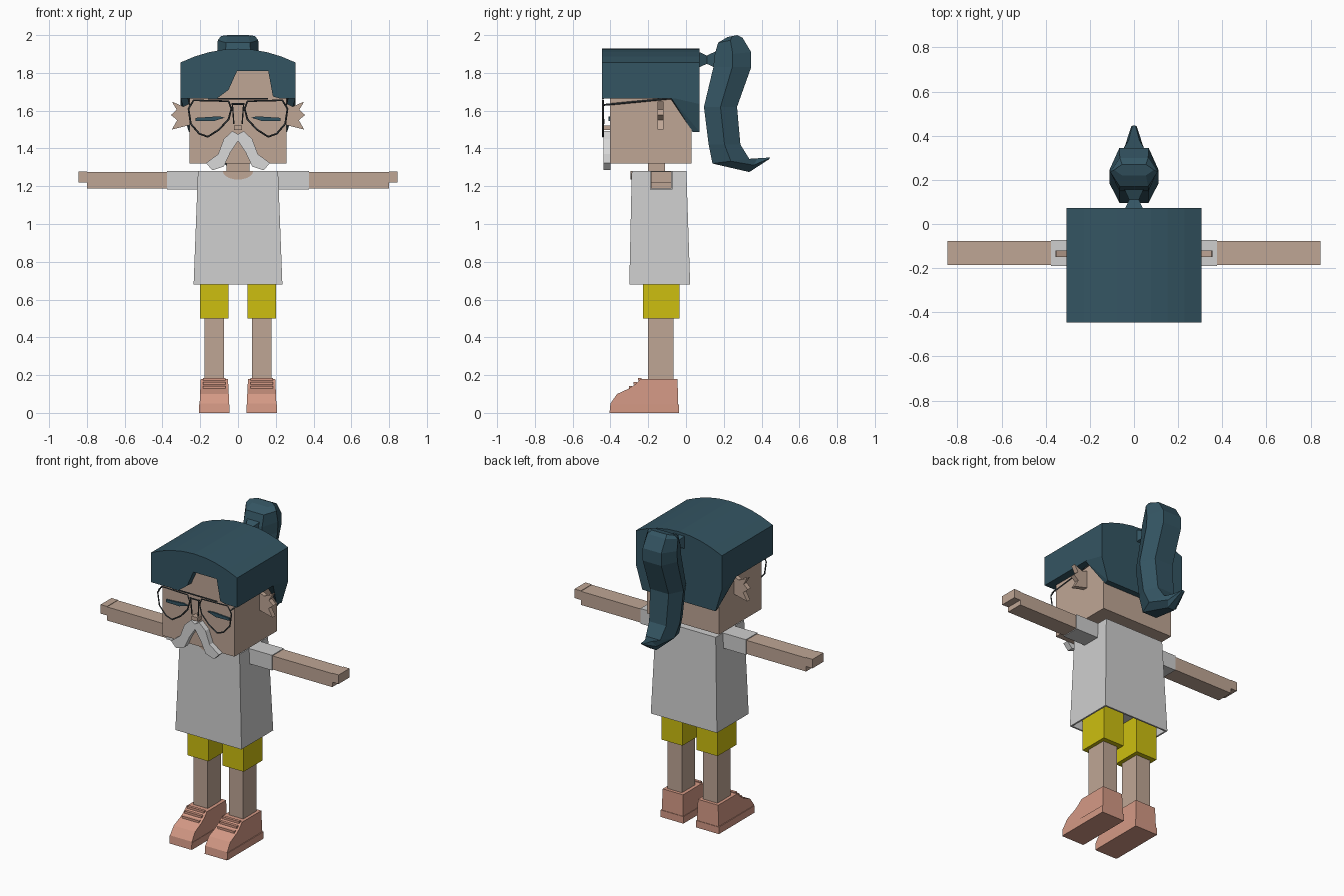
import bpy
import bmesh
import math
from mathutils import Vector

default_cube = bpy.data.objects.get("Cube")
if default_cube:
    bpy.data.objects.remove(default_cube, do_unlink=True)


def material(name, red, green, blue):
    mat = bpy.data.materials.new(name)
    mat.use_nodes = True
    colour = (red, green, blue, 1)
    mat.diffuse_color = colour
    mat.node_tree.nodes["Principled BSDF"].inputs["Base Color"].default_value = colour
    return mat


SKIN = material("skin", 0.52, 0.38, 0.30)
HAIR = material("dark teal hair", 0.034, 0.09, 0.123)
SHIRT = material("light grey cloth", 0.62, 0.62, 0.62)
SHORTS = material("yellow cloth", 0.61, 0.52, 0.005)
SHOES = material("salmon shoe", 0.66, 0.32, 0.235)
WHITE = material("white whiskers", 0.69, 0.69, 0.69)
FRAME = material("dark metal", 0.045, 0.055, 0.06)
SIDES = (("left", 1), ("right", -1))


def finish(name, bm, mat):
    bmesh.ops.recalc_face_normals(bm, faces=bm.faces)
    mesh = bpy.data.meshes.new(name)
    bm.to_mesh(mesh)
    bm.free()
    mesh.materials.append(mat)
    obj = bpy.data.objects.new(name, mesh)
    bpy.context.collection.objects.link(obj)
    return obj


def loft(name, rings, mat):
    """Skin equal-length rings of points and cap both ends."""
    bm = bmesh.new()
    loops = [[bm.verts.new(p) for p in ring] for ring in rings]
    for a, b in zip(loops, loops[1:]):
        for i in range(len(a)):
            j = (i + 1) % len(a)
            bm.faces.new((a[i], a[j], b[j], b[i]))
    bm.faces.new(loops[0])
    bm.faces.new(loops[-1])
    return finish(name, bm, mat)


def front_plate(name, outline, y0, y1, mat, side=1):
    """Extrude an x-z outline along y."""
    return loft(name, [[(side * x, y, z) for x, z in outline] for y in (y0, y1)], mat)


def rect(x0, x1, y0, y1, z):
    return [(x0, y0, z), (x1, y0, z), (x1, y1, z), (x0, y1, z)]


def box(name, x0, x1, y0, y1, z0, z1, mat, side=1):
    return loft(name, [rect(side * x0, side * x1, y0, y1, z) for z in (z0, z1)], mat)


def hull(name, points, mat):
    bm = bmesh.new()
    for p in points:
        bm.verts.new(p)
    bmesh.ops.convex_hull(bm, input=bm.verts)
    bmesh.ops.dissolve_limit(bm, angle_limit=0.02, verts=bm.verts, edges=bm.edges)
    return finish(name, bm, mat)


def wire(name, points, cyclic=False, radius=0.005):
    curve = bpy.data.curves.new(name, "CURVE")
    curve.dimensions = "3D"
    curve.bevel_depth = radius
    curve.bevel_resolution = 0
    curve.use_fill_caps = True
    spline = curve.splines.new("POLY")
    spline.points.add(len(points) - 1)
    for point, co in zip(spline.points, points):
        point.co = (*co, 1)
    spline.use_cyclic_u = cyclic
    curve.materials.append(FRAME)
    obj = bpy.data.objects.new(name, curve)
    bpy.context.collection.objects.link(obj)


# Shirt: tapered block, hollow underneath
shirt = loft("shirt", [rect(-0.235, 0.235, -0.3, 0.022, 0.68),
                       rect(-0.212, 0.212, -0.287, 0.002, 1.28)], SHIRT)
bm = bmesh.new()
bm.from_mesh(shirt.data)
bottom = min(bm.faces, key=lambda f: f.calc_center_median().z)
bmesh.ops.inset_region(bm, faces=[bottom], thickness=0.015)
hem = bmesh.ops.extrude_face_region(bm, geom=[bottom])
bmesh.ops.delete(bm, geom=[bottom], context="FACES")
bmesh.ops.translate(bm, vec=(0, 0, 0.06),
                    verts=[v for v in hem["geom"] if isinstance(v, bmesh.types.BMVert)])
bmesh.ops.recalc_face_normals(bm, faces=bm.faces)
bm.to_mesh(shirt.data)
bm.free()

# Neckline, neck and head
arc = [math.pi * i / 10 for i in range(11)]
front_plate("neckline", [(0.08 * math.cos(a), 1.28 - 0.045 * math.sin(a)) for a in arc],
            -0.293, -0.284, SKIN)
box("neck", -0.06, 0.06, -0.2, -0.11, 1.2, 1.34, SKIN)
box("head", -0.256, 0.256, -0.402, 0.03, 1.32, 1.83, SKIN)
box("nose", -0.022, 0.022, -0.44, -0.40, 1.497, 1.522, SKIN)

# Hair: arched cap, notched fringe and a lower back
arch = [(0.305 * i / 4, 1.928 - 0.073 * (i / 4) ** 2) for i in range(4, -5, -1)]
front_plate("hair_cap", [(0.305, 1.665)] + arch + [(-0.305, 1.665)], -0.39, 0.072, HAIR)
fringe = [(-0.305, 1.665), (-0.11, 1.665), (-0.05, 1.71), (-0.005, 1.81),
          (0.16, 1.81), (0.185, 1.675), (0.22, 1.665), (0.305, 1.665)]
front_plate("hair_fringe", arch + fringe, -0.445, -0.39, HAIR)
back = [(0.305, -0.08, 1.67), (0.305, 0.072, 1.67), (0.305, 0.072, 1.635),
        (0.25, -0.08, 1.66), (0.26, 0.072, 1.487), (0.25, 0.035, 1.487)]
hull("hair_back", [(s * x, y, z) for x, y, z in back for s in (1, -1)], HAIR)


# Ponytail: hexagonal sections given by inner edge, outer edge and half width
def tail_ring(y0, z0, y1, z1, w):
    ym, zm = (y0 + y1) / 2, (z0 + z1) / 2
    f = w * 0.6
    return [(-f, y0, z0), (f, y0, z0), (w, ym, zm), (f, y1, z1), (-f, y1, z1), (-w, ym, zm)]


tail = [(0.22, 1.99, 0.27, 2.0, 0.09), (0.17, 1.96, 0.30, 1.985, 0.107),
        (0.15, 1.89, 0.345, 1.91, 0.11), (0.145, 1.83, 0.345, 1.83, 0.11),
        (0.095, 1.62, 0.27, 1.62, 0.11), (0.12, 1.42, 0.288, 1.42, 0.1),
        (0.14, 1.32, 0.335, 1.345, 0.085), (0.335, 1.275, 0.38, 1.348, 0.04),
        (0.44, 1.343, 0.445, 1.352, 0.012)]
loft("ponytail", [tail_ring(*t) for t in tail], HAIR)
loft("hair_tie", [[(x * r, y, 1.87 + z * r) for x, z in ((-1, -1), (1, -1), (1, 1), (-1, 1))]
                  for y, r in ((0.06, 0.045), (0.11, 0.022), (0.16, 0.045))], HAIR)

# Outlines of the mirrored face parts
ear = [(0.25, 1.64), (0.29, 1.622), (0.35, 1.648), (0.325, 1.605), (0.355, 1.577),
       (0.322, 1.55), (0.35, 1.5), (0.25, 1.525)]
eye = [(0.07, 1.563), (0.10, 1.57), (0.225, 1.562), (0.225, 1.546), (0.13, 1.544)]
whisker = [(0, 1.475), (0.03, 1.492), (0.075, 1.45), (0.105, 1.37), (0.17, 1.322),
           (0.135, 1.285), (0.075, 1.305), (0.04, 1.38), (0, 1.44)]
rim = [(0.05, 1.65), (0.235, 1.655), (0.262, 1.61), (0.25, 1.53), (0.205, 1.478),
       (0.16, 1.462), (0.10, 1.5), (0.05, 1.555), (0.035, 1.61)]
shoe = [(-0.405, 0.0), (-0.04, 0.0), (-0.045, 0.18), (-0.24, 0.18), (-0.27, 0.15),
        (-0.3, 0.13), (-0.365, 0.1), (-0.4, 0.05)]

for label, s in SIDES:
    # Face parts
    front_plate(label + "_ear", ear, -0.15, -0.12, SKIN, s)
    front_plate(label + "_eye", eye, -0.411, -0.402, HAIR, s)
    front_plate(label + "_moustache", whisker, -0.437, -0.4, WHITE, s)
    wire(label + "_lens_rim", [(s * x, -0.44, z) for x, z in rim], cyclic=True)
    wire(label + "_temple", [(s * 0.255, -0.44, 1.63), (s * 0.262, -0.08, 1.665)])
    wire(label + "_nose_arm", [(s * 0.03, -0.44, 1.64), (s * 0.022, -0.435, 1.53)], radius=0.004)

    # Sleeve, arm and hand
    box(label + "_sleeve", 0.19, 0.375, -0.19, -0.072, 1.183, 1.28, SHIRT, s)
    box(label + "_arm", 0.37, 0.8, -0.186, -0.076, 1.188, 1.275, SKIN, s)
    box(label + "_fingers", 0.8, 0.845, -0.186, -0.076, 1.22, 1.278, SKIN, s)

    # Shorts, leg and shoe
    box(label + "_shorts_leg", 0.05, 0.2, -0.228, -0.035, 0.5, 0.74, SHORTS, s)
    box(label + "_leg", 0.075, 0.177, -0.2, -0.066, 0.15, 0.52, SKIN, s)
    loft(label + "_shoe", [[(s * (0.125 + k * (0.078 - 0.05 * max(0, z - 0.06))), y, z)
                            for y, z in shoe] for k in (-1, 1)], SHOES)
    box(label + "_sole", 0.045, 0.207, -0.4, -0.038, 0, 0.045, SHOES, s)

    # Laces stepping up the tongue
    for i in range(3):
        y, z = -0.295 + 0.025 * i, 0.128 + 0.022 * i
        box(label + "_lace", 0.065, 0.185, y - 0.008, y + 0.01, z, z + 0.014, SHOES, s)

# Glasses bridge bars
wire("brow_bar", [(-0.16, -0.44, 1.663), (0.16, -0.44, 1.663)])
wire("bridge", [(-0.035, -0.44, 1.635), (0.035, -0.44, 1.635)])
